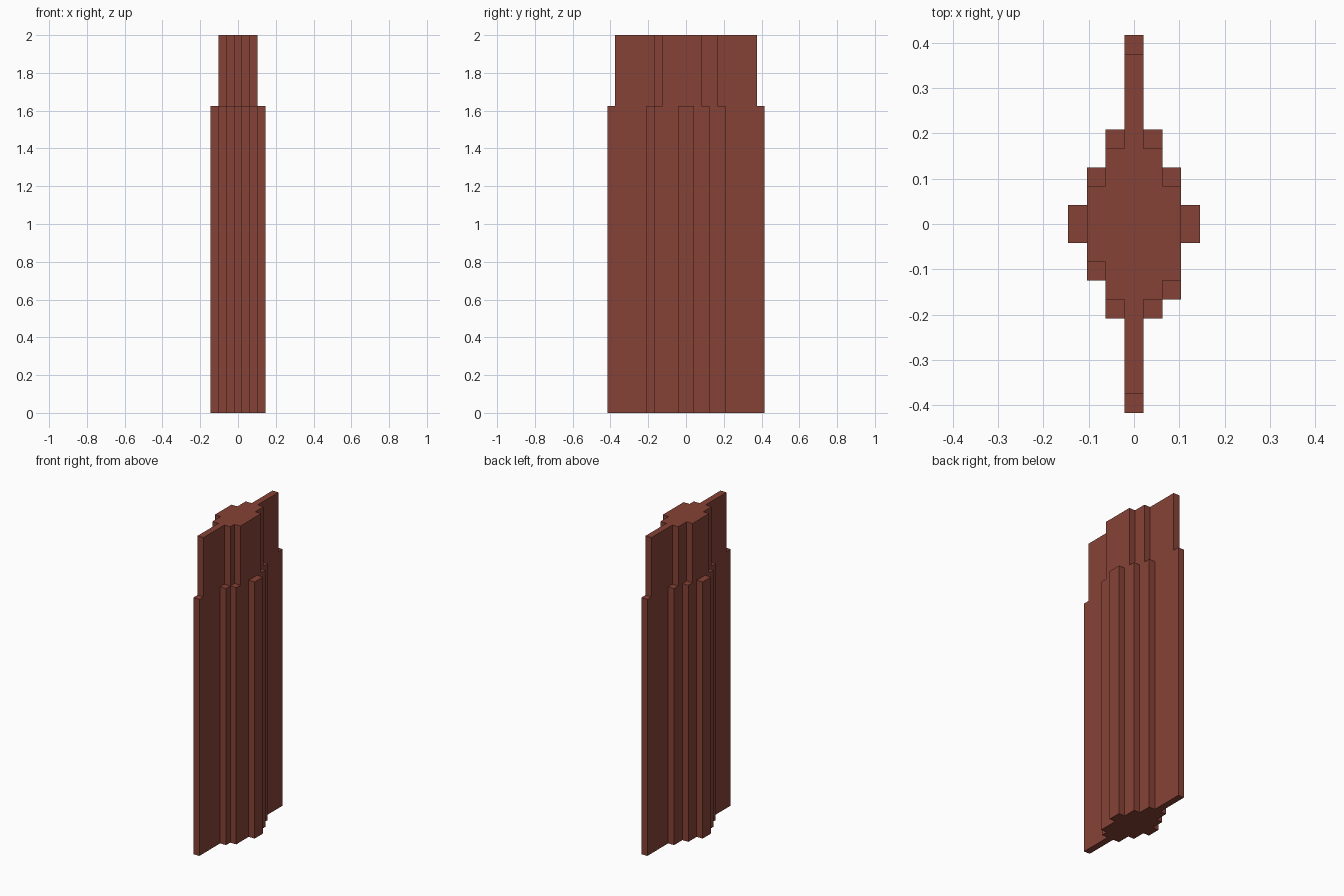
import bpy
import bmesh
from mathutils import Vector

cube = bpy.data.objects.get("Cube")
if cube:
    bpy.data.objects.remove(cube, do_unlink=True)

UNIT = 1 / 24
LEVELS = [0, 39 * UNIT, 48 * UNIT]

# Depth range of each column across the width, per tier, in units
LOWER = {-3: (-1, 1), -2: (-3, 3), -1: (-5, 5), 0: (-10, 10),
         1: (-5, 5), 2: (-4, 3), 3: (-1, 1)}
# The upper tier steps in by one unit at both ends of each column
UPPER = {x: (a + 1, b - 1) for x, (a, b) in LOWER.items() if b - a > 2}

cells = {(x, y, tier)
         for tier, columns in enumerate((LOWER, UPPER))
         for x, (a, b) in columns.items()
         for y in range(a, b)}


def corner(x, y, level):
    return Vector(((x - 0.5) * UNIT, y * UNIT, LEVELS[level]))


def add_outer_faces(bm, cell):
    """Add the sides of a cell that no neighbour covers."""
    for axis in range(3):
        for side in (0, 1):
            neighbour = list(cell)
            neighbour[axis] += 2 * side - 1
            if tuple(neighbour) in cells:
                continue
            u, v = (axis + 1) % 3, (axis + 2) % 3
            loop = []
            for du, dv in ((0, 0), (1, 0), (1, 1), (0, 1)):
                p = list(cell)
                p[axis] += side
                p[u] += du
                p[v] += dv
                loop.append(bm.verts.new(corner(*p)))
            bm.faces.new(loop if side else loop[::-1])


# Stepped tower shell, merged into clean flat faces
bm = bmesh.new()
for cell in sorted(cells):
    add_outer_faces(bm, cell)
bmesh.ops.remove_doubles(bm, verts=bm.verts[:], dist=UNIT / 100)
bmesh.ops.dissolve_limit(bm, angle_limit=0.02, verts=bm.verts[:], edges=bm.edges[:])

mesh = bpy.data.meshes.new("stepped_tower")
bm.to_mesh(mesh)
bm.free()
tower = bpy.data.objects.new("stepped_tower", mesh)
bpy.context.collection.objects.link(tower)

# Brick red material
brick = bpy.data.materials.new("brick_red")
brick.use_nodes = True
colour = (0.24, 0.055, 0.037, 1)
brick.diffuse_color = colour
brick.node_tree.nodes["Principled BSDF"].inputs["Base Color"].default_value = colour
mesh.materials.append(brick)
